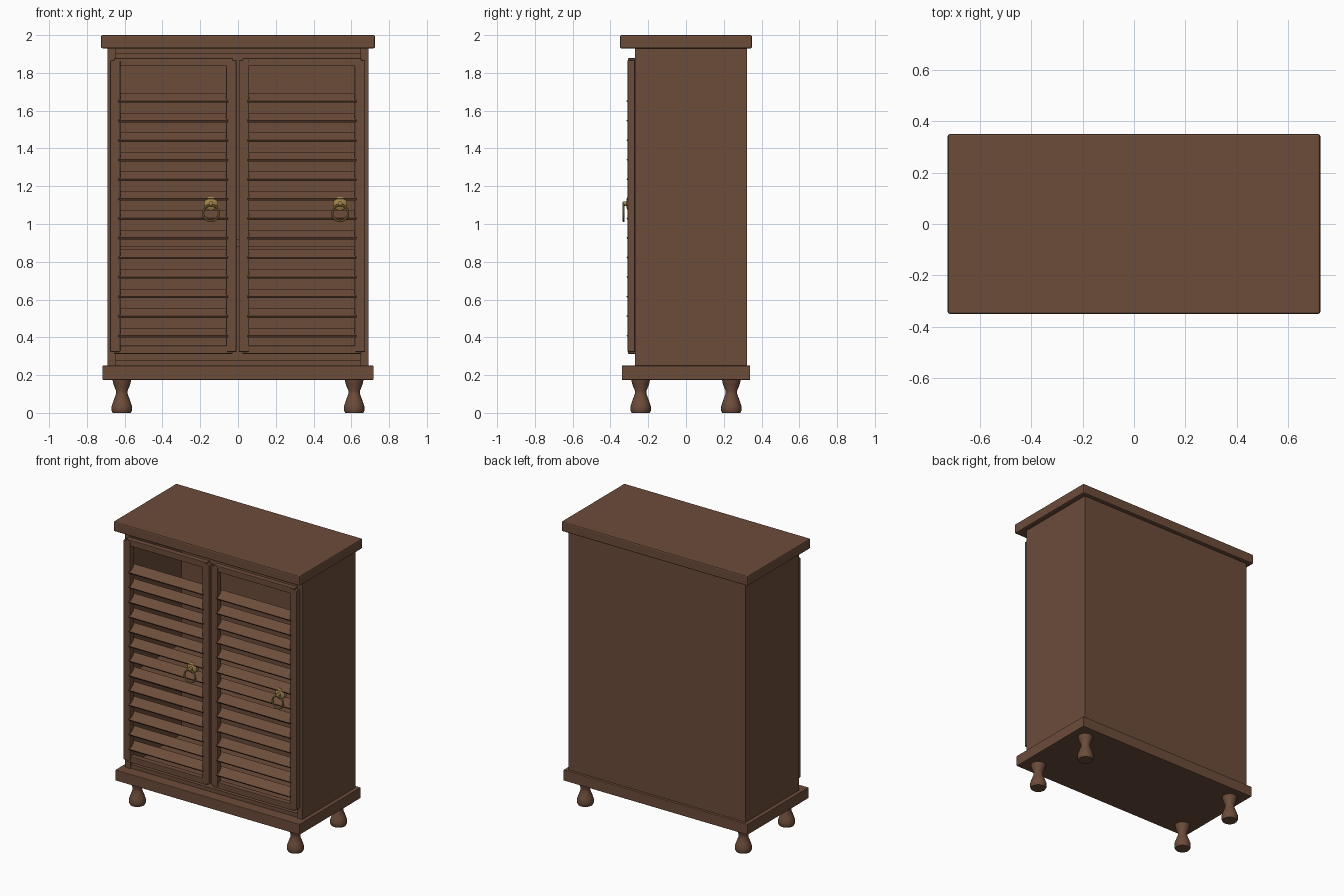
import bpy, math

if "Cube" in bpy.data.objects:
    bpy.data.objects.remove(bpy.data.objects["Cube"])


def material(name, color):
    m = bpy.data.materials.new(name)
    m.diffuse_color = (*color, 1)
    m.use_nodes = True
    m.node_tree.nodes["Principled BSDF"].inputs["Base Color"].default_value = m.diffuse_color
    return m


WOOD = material("dark_wood", (0.15, 0.072, 0.042))
BRASS = material("brass", (0.36, 0.23, 0.07))


def box(name, x0, x1, y0, y1, z0, z1, bevel=0.0):
    bpy.ops.mesh.primitive_cube_add(size=1, location=((x0 + x1) / 2, (y0 + y1) / 2, (z0 + z1) / 2))
    o = bpy.context.object
    o.name = name
    o.scale = (x1 - x0, y1 - y0, z1 - z0)
    bpy.ops.object.transform_apply(location=False, rotation=False, scale=True)
    o.data.materials.append(WOOD)
    if bevel:
        b = o.modifiers.new("bevel", 'BEVEL')
        b.width, b.segments = bevel, 2
    return o


def lathe(name, profile, loc, mat, steps=24, rot_x=0.0):
    """Spin (radius, height) points around z, closed with end caps."""
    verts, faces = [], []
    for r, z in profile:
        for i in range(steps):
            a = 2 * math.pi * i / steps
            verts.append((r * math.cos(a), r * math.sin(a), z))
    for k in range(len(profile) - 1):
        for i in range(steps):
            j = (i + 1) % steps
            faces.append((k * steps + i, k * steps + j, (k + 1) * steps + j, (k + 1) * steps + i))
    faces.append(tuple(reversed(range(steps))))
    faces.append(tuple(range(len(verts) - steps, len(verts))))
    me = bpy.data.meshes.new(name)
    me.from_pydata(verts, [], faces)
    me.materials.append(mat)
    o = bpy.data.objects.new(name, me)
    bpy.context.collection.objects.link(o)
    o.location = loc
    o.rotation_euler.x = rot_x
    bpy.ops.object.select_all(action='DESELECT')
    o.select_set(True)
    bpy.context.view_layer.objects.active = o
    bpy.ops.object.shade_smooth_by_angle(angle=math.radians(40))
    return o


# Carcass: top, plinth, sides, back, inner panels and shelf
box("top_board", -0.725, 0.725, -0.35, 0.35, 1.93, 2.0, 0.008)
box("plinth_board", -0.717, 0.717, -0.34, 0.34, 0.175, 0.25, 0.003)
for s, side in ((-1, "left"), (1, "right")):
    xs = sorted((s * 0.648, s * 0.69))
    box(side + "_side_panel", *xs, -0.27, 0.322, 0.25, 1.93)
box("back_panel", -0.648, 0.648, 0.295, 0.322, 0.25, 1.93)
box("inner_top_panel", -0.648, 0.648, -0.262, 0.295, 1.9, 1.93)
box("inner_bottom_panel", -0.648, 0.648, -0.262, 0.295, 0.25, 0.277)
box("shelf", -0.648, 0.648, -0.24, 0.295, 0.877, 0.917)

# Turned feet
foot = [(0.048, 0), (0.054, 0.012), (0.054, 0.035), (0.045, 0.062), (0.031, 0.1),
        (0.031, 0.118), (0.044, 0.15), (0.05, 0.176)]
for x in (-0.615, 0.615):
    for y in (-0.24, 0.24):
        lathe("foot", foot, (x, y, 0), WOOD)

# Louvred doors with ring pulls
for name, x0, x1, hx in (("left", -0.677, -0.008, -0.143), ("right", 0.004, 0.673, 0.541)):
    box(name + "_door_outer_stile", x0, x0 + 0.055, -0.31, -0.27, 0.322, 1.868, 0.006)
    box(name + "_door_inner_stile", x1 - 0.055, x1, -0.31, -0.27, 0.322, 1.868, 0.006)
    box(name + "_door_top_rail", x0 + 0.02, x1 - 0.02, -0.307, -0.268, 1.836, 1.878, 0.003)
    box(name + "_door_bottom_rail", x0 + 0.02, x1 - 0.02, -0.307, -0.268, 0.313, 0.356, 0.003)
    for i in range(13):
        z = 1.667 - i * 0.1035
        slat = box(name + "_door_slat", x0 + 0.045, x1 - 0.045, -0.318, -0.248, z - 0.006, z + 0.006)
        slat.rotation_euler.x = math.radians(35)
    lathe(name + "_handle_rosette", [(0.037, -0.02), (0.037, 0.004), (0.03, 0.01), (0.012, 0.013), (0.012, 0.03), (0.006, 0.034)],
          (hx, -0.303, 1.108), BRASS, 24, math.pi / 2)
    bpy.ops.mesh.primitive_torus_add(location=(hx, -0.33, 1.058), rotation=(math.pi / 2, 0, 0),
                                     major_radius=0.042, minor_radius=0.006,
                                     major_segments=32, minor_segments=10)
    ring = bpy.context.object
    ring.name = name + "_handle_ring"
    ring.data.materials.append(BRASS)
    bpy.ops.object.shade_smooth_by_angle()
